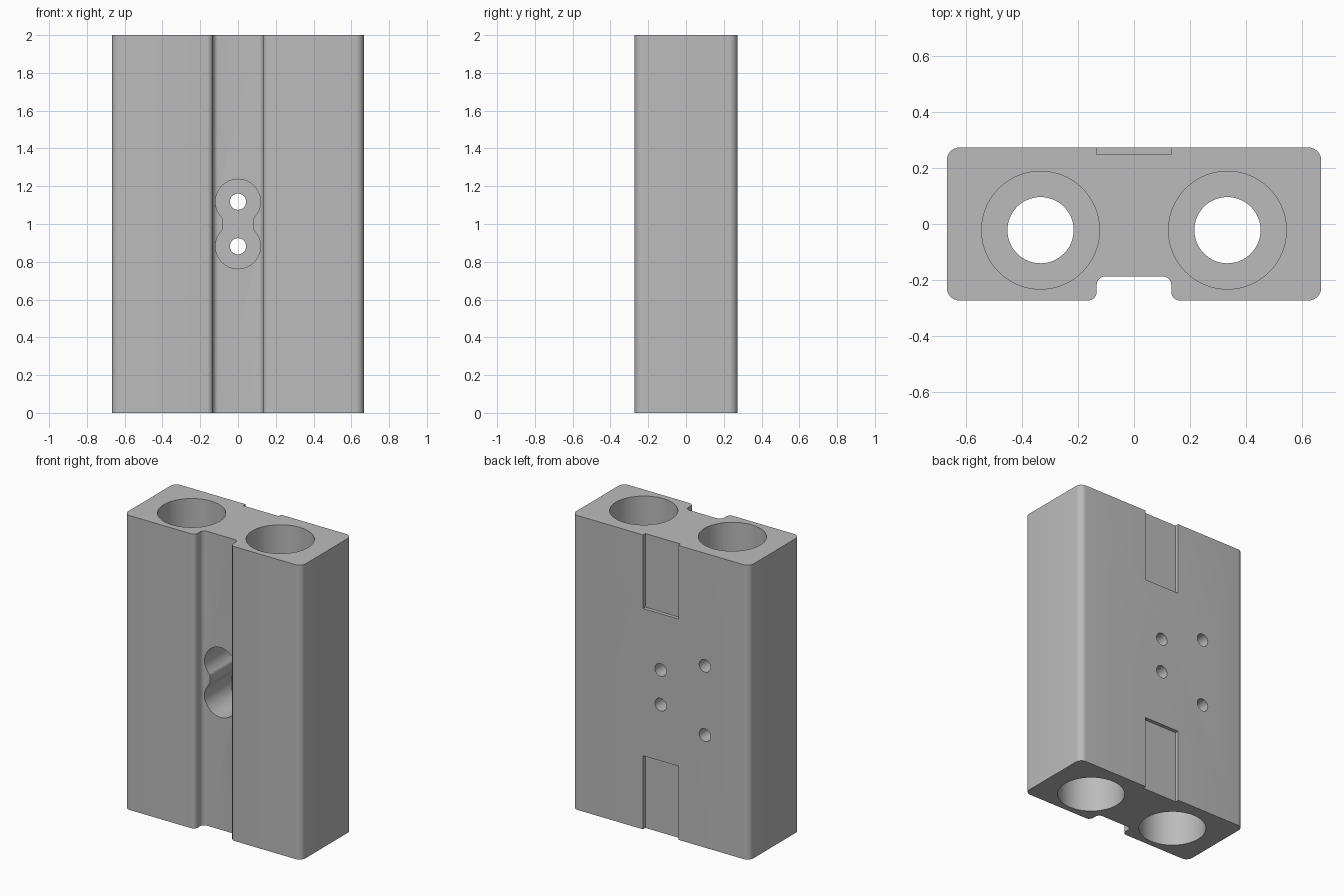
import bpy, bmesh
from math import sin, cos, pi, radians, atan2, sqrt
from mathutils import Vector

cube = bpy.data.objects.get("Cube")
if cube:
    bpy.data.objects.remove(cube, do_unlink=True)

grey = bpy.data.materials.new("plain_grey")
grey.use_nodes = True
colour = (0.5, 0.5, 0.5, 1)
grey.diffuse_color = colour
grey.node_tree.nodes["Principled BSDF"].inputs["Base Color"].default_value = colour

HALF_X, HALF_Y, HEIGHT = 0.667, 0.2725, 2.0
MID = HEIGHT / 2
BORE_X, BORE_Y = 0.333, -0.022
SLOT = 0.133


def extrude(name, outline, start, end, axis="z"):
    """Prism from a 2D outline, along z (outline is x, y) or y (outline is x, z)."""
    bm = bmesh.new()
    place = (lambda p, d: (p[0], p[1], d)) if axis == "z" else (lambda p, d: (p[0], d, p[1]))
    face = bm.faces.new([bm.verts.new(place(p, start)) for p in outline])
    out = bmesh.ops.extrude_face_region(bm, geom=[face])["geom"]
    shift = Vector(place((0, 0), end - start))
    bmesh.ops.translate(bm, vec=shift, verts=[v for v in out if isinstance(v, bmesh.types.BMVert)])
    bmesh.ops.recalc_face_normals(bm, faces=bm.faces)
    mesh = bpy.data.meshes.new(name)
    bm.to_mesh(mesh)
    bm.free()
    mesh.materials.append(grey)
    obj = bpy.data.objects.new(name, mesh)
    bpy.context.collection.objects.link(obj)
    return obj


def arc(cx, cy, r, a0, a1, n):
    return [(cx + r * cos(a0 + (a1 - a0) * i / n), cy + r * sin(a0 + (a1 - a0) * i / n))
            for i in range(n + 1)]


def circle(cx, cy, r, n):
    return arc(cx, cy, r, 0, 2 * pi, n)[:-1]


def rect(x0, x1, y0, y1):
    return [(x0, y0), (x1, y0), (x1, y1), (x0, y1)]


def mirrored(half):
    return half + [(-x, y) for x, y in reversed(half) if abs(x) > 1e-5]


# Body: rounded block with a filleted channel down the front
R, r, floor = 0.045, 0.03, -0.187
half = (arc(SLOT - r, floor - r, r, pi / 2, 0, 6)
        + arc(SLOT + r, -HALF_Y + r, r, pi, 1.5 * pi, 6)
        + arc(HALF_X - R, -HALF_Y + R, R, -pi / 2, 0, 8)
        + arc(HALF_X - R, HALF_Y - R, R, 0, pi / 2, 8))
body = extrude("bearing_block", mirrored(half), 0, HEIGHT)

cutters = []

# Two through bores, widened into bearing seats at both ends
SEAT = 0.6
for x in (-BORE_X, BORE_X):
    cutters.append(extrude("bore_cutter", circle(x, BORE_Y, 0.118, 64), -0.1, HEIGHT + 0.1))
    for a, b in ((-0.1, SEAT), (HEIGHT - SEAT, HEIGHT + 0.1)):
        cutters.append(extrude("seat_cutter", circle(x, BORE_Y, 0.21, 80), a, b))

# Shallow pockets at the top and bottom of the back
for a, b in ((-0.1, 0.5), (HEIGHT - 0.5, HEIGHT + 0.1)):
    cutters.append(extrude("pocket_cutter", rect(-SLOT, SLOT, HALF_Y - 0.025, HALF_Y + 0.1), a, b))

# Double screw recess in the channel: two circles joined by a filleted neck
gap, big, small, neck = 0.118, 0.119, 0.03, 0.08
fx = neck + small
fz = gap - sqrt((big + small) ** 2 - fx ** 2)
tangent = atan2(fz - gap, fx)
upper = arc(fx, fz, small, pi, tangent + pi, 6) + arc(0, gap, big, tangent, pi / 2, 28)[1:]
right = [(x, -z) for x, z in reversed(upper)] + upper
cutters.append(extrude("recess_cutter", [(x, z + MID) for x, z in mirrored(right)],
                       -0.4, 0.1, "y"))

# Screw holes through the recess, and two side holes from the back into the bore
for s in (-1, 1):
    cutters.append(extrude("screw_cutter", circle(0, MID + s * gap, 0.043, 32), 0, 0.4, "y"))
    cutters.append(extrude("side_hole_cutter", circle(-BORE_X, MID + s * 0.235, 0.043, 32),
                           BORE_Y, 0.4, "y"))

# Cut everything, then discard the cutters
bpy.context.view_layer.objects.active = body
for cutter in cutters:
    mod = body.modifiers.new("cut", "BOOLEAN")
    mod.operation, mod.solver, mod.object = "DIFFERENCE", "EXACT", cutter
    bpy.ops.object.modifier_apply(modifier=mod.name)
    bpy.data.objects.remove(cutter, do_unlink=True)

bpy.ops.object.select_all(action="DESELECT")
body.select_set(True)
bpy.ops.object.shade_smooth_by_angle(angle=radians(30))
